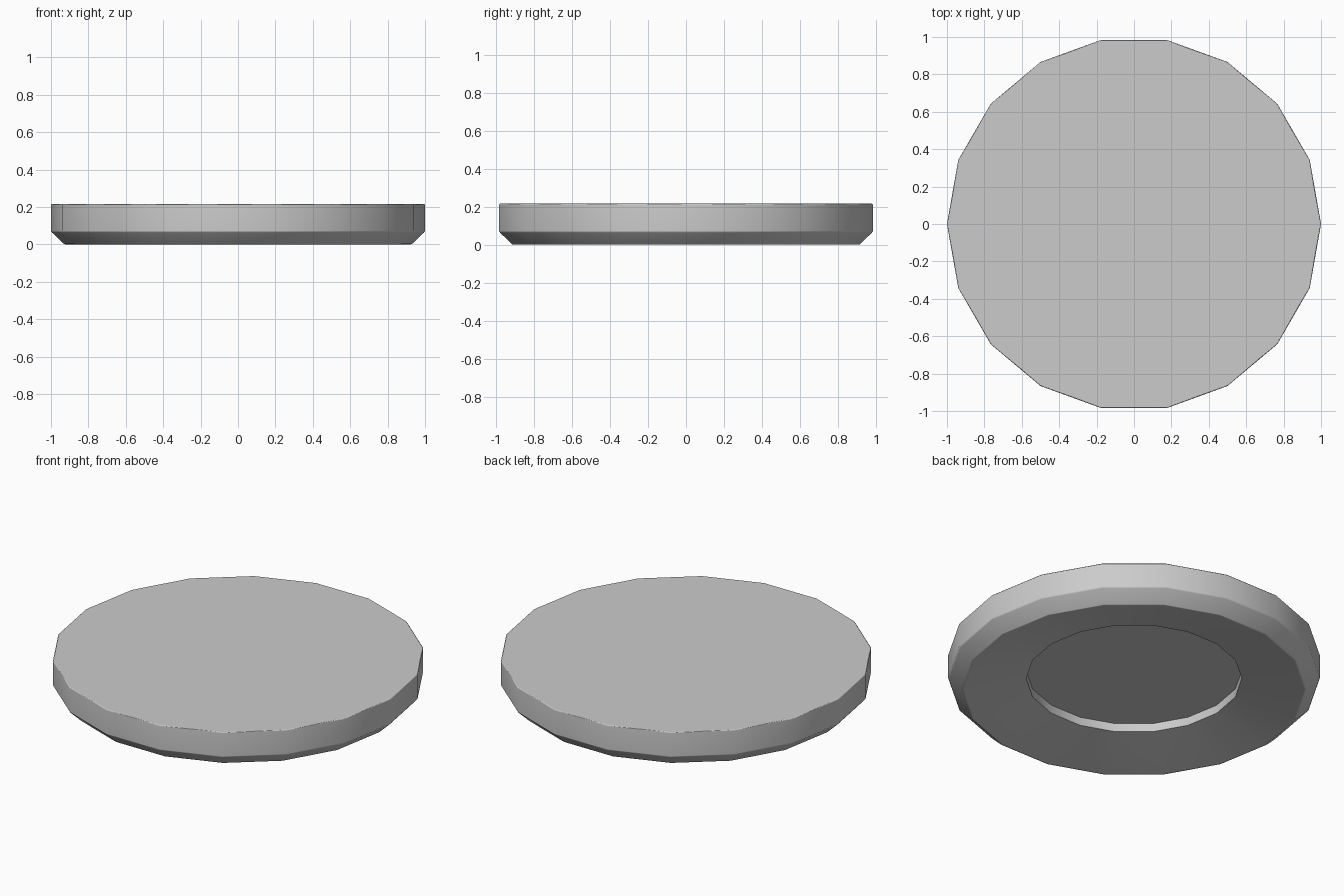
import bpy, bmesh, math

if "Cube" in bpy.data.objects:
    bpy.data.objects.remove(bpy.data.objects["Cube"])

SIDES = 18
# Profile (radius, z): recess ceiling, recess rim, foot, chamfer top, top rim
# (the outer corners carry a tiny softened edge)
PROFILE = [(0.58, 0.12), (0.58, 0.07),
           (0.917, 0.002), (0.929, 0.003),
           (0.995, 0.066), (1.0, 0.075),
           (1.0, 0.213), (0.995, 0.218)]

# Round base: lathe the profile and cap the recess ceiling and top
bm = bmesh.new()
rings = [[bm.verts.new((r * math.cos(2 * math.pi * i / SIDES),
                        r * math.sin(2 * math.pi * i / SIDES), z))
          for i in range(SIDES)] for r, z in PROFILE]
for a, b in zip(rings, rings[1:]):
    for i in range(SIDES):
        j = (i + 1) % SIDES
        bm.faces.new((a[i], a[j], b[j], b[i]))
bm.faces.new(rings[0][::-1])
bm.faces.new(rings[-1])
bmesh.ops.recalc_face_normals(bm, faces=bm.faces)
bmesh.ops.translate(bm, verts=bm.verts, vec=(0, 0, -min(v.co.z for v in bm.verts)))

mesh = bpy.data.meshes.new("round_base")
bm.to_mesh(mesh)
bm.free()
base = bpy.data.objects.new("round_base", mesh)
bpy.context.collection.objects.link(base)

# Smooth outside, sharp recess edges
bpy.context.view_layer.objects.active = base
base.select_set(True)
bpy.ops.object.shade_smooth_by_angle(angle=math.radians(50))
base.modifiers.new("even_shading", 'WEIGHTED_NORMAL').keep_sharp = True
